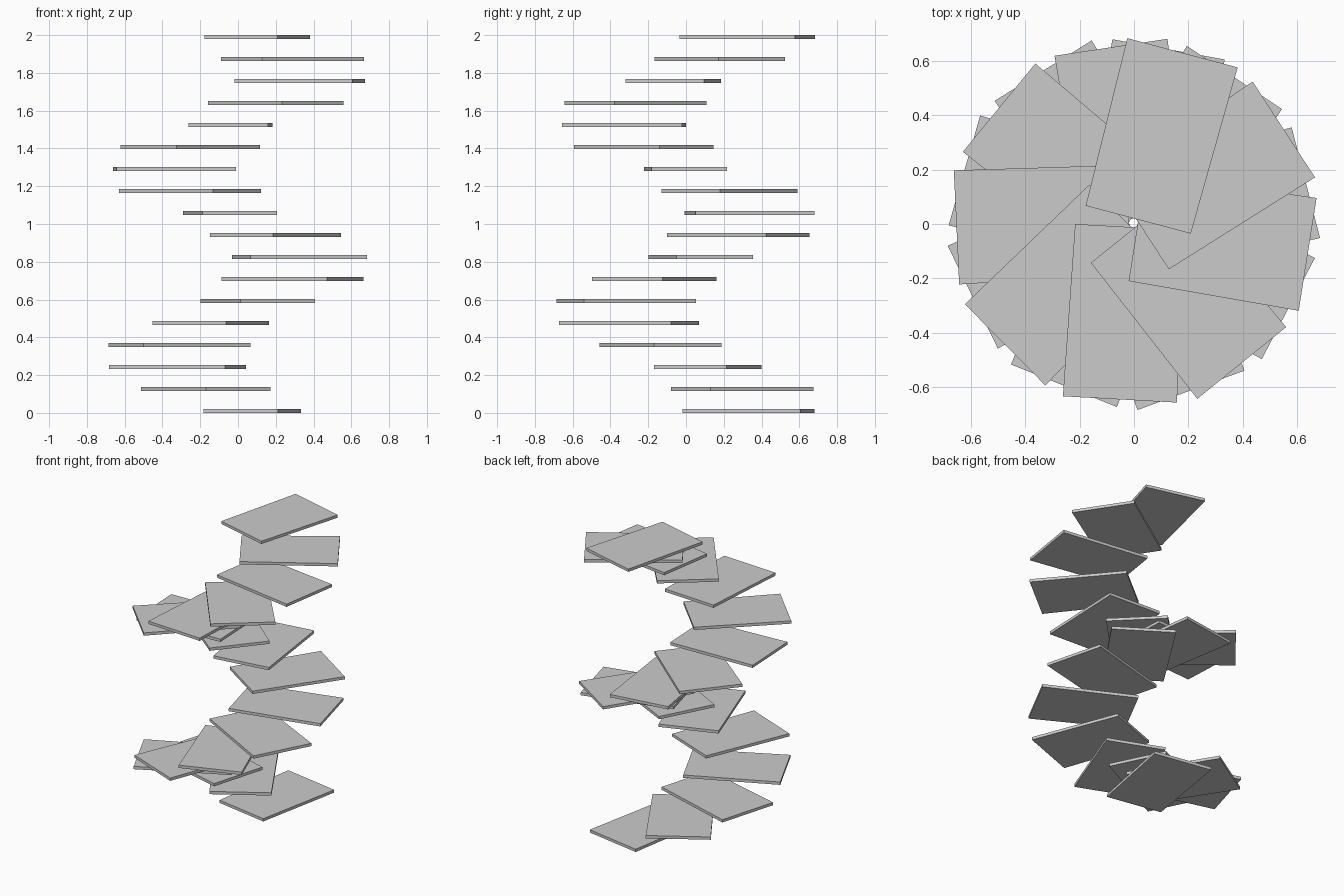
import bpy, bmesh
from math import radians

if "Cube" in bpy.data.objects:
    bpy.data.objects.remove(bpy.data.objects["Cube"])

COUNT = 18
THICK = 0.02
RISE = (2.0 - THICK) / (COUNT - 1)
START, TURN = 79.8, 42.08           # heading of lowest tread, turn per tread (degrees)
INNER, OUTER = 0.016, 0.651         # distance of the tread's ends from the axis
W_IN, W_OUT = 0.40, 0.42            # slightly tapered tread
SIDE = -0.014                       # small sideways offset from the axis
AXIS = (-0.002, 0.004)

# One tread: tapered slab pointing along +x
mesh = bpy.data.meshes.new("tread")
bm = bmesh.new()
outline = [(INNER, SIDE - W_IN / 2), (OUTER, SIDE - W_OUT / 2),
           (OUTER, SIDE + W_OUT / 2), (INNER, SIDE + W_IN / 2)]
base = bm.faces.new([bm.verts.new((x, y, 0)) for x, y in outline])
ext = bmesh.ops.extrude_face_region(bm, geom=[base])
top = [g for g in ext["geom"] if isinstance(g, bmesh.types.BMVert)]
bmesh.ops.translate(bm, verts=top, vec=(0, 0, THICK))
bmesh.ops.recalc_face_normals(bm, faces=bm.faces)
bm.to_mesh(mesh)
bm.free()

# Spiral of floating treads sharing the same mesh
for i in range(COUNT):
    tread = bpy.data.objects.new(f"stair_tread_{i + 1:02d}", mesh)
    tread.location = (*AXIS, i * RISE)
    tread.rotation_euler.z = radians(START + TURN * i)
    bpy.context.collection.objects.link(tread)
